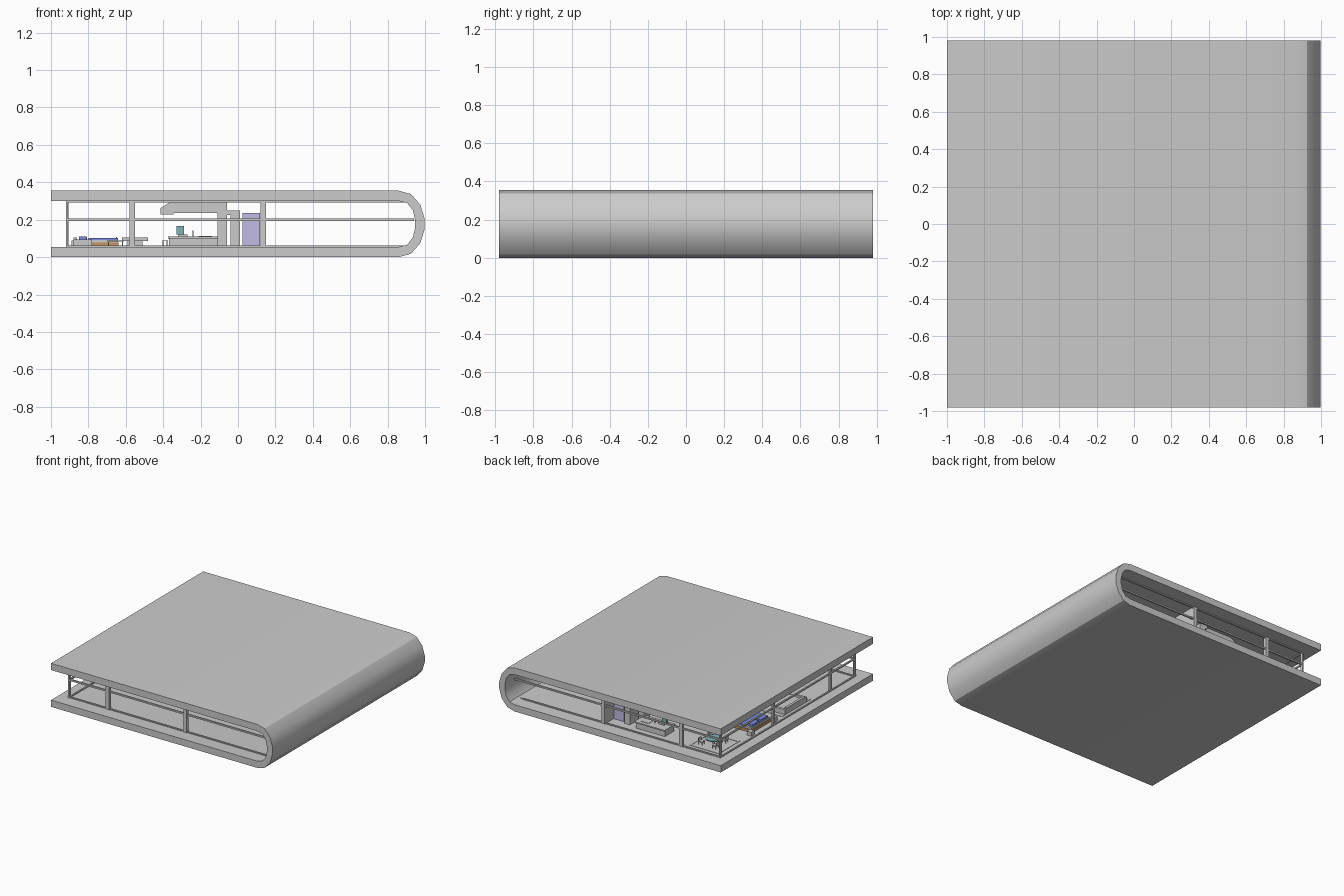
import bpy, bmesh, math

if "Cube" in bpy.data.objects:
    bpy.data.objects.remove(bpy.data.objects["Cube"])

def material(name, rgb):
    m = bpy.data.materials.new(name)
    m.diffuse_color = (*rgb, 1)
    m.use_nodes = True
    m.node_tree.nodes["Principled BSDF"].inputs["Base Color"].default_value = m.diffuse_color
    return m

BLUE = material("blue", (0.2, 0.25, 0.75))
ORANGE = material("orange", (0.55, 0.3, 0.12))
TEAL = material("teal", (0.22, 0.45, 0.45))
LAVENDER = material("lavender", (0.52, 0.5, 0.78))

def make(name, bm, mat=None):
    bmesh.ops.recalc_face_normals(bm, faces=bm.faces)
    me = bpy.data.meshes.new(name)
    bm.to_mesh(me)
    bm.free()
    ob = bpy.data.objects.new(name, me)
    bpy.context.collection.objects.link(ob)
    if mat:
        me.materials.append(mat)
    return ob

def box(name, x0, x1, y0, y1, z0, z1, mat=None):
    bm = bmesh.new()
    bmesh.ops.create_cube(bm, size=1)
    for v in bm.verts:
        v.co = ((x0, x1)[v.co.x > 0], (y0, y1)[v.co.y > 0], (z0, z1)[v.co.z > 0])
    return make(name, bm, mat)

def extrude_y(name, profile, y0, y1, mat=None):
    bm = bmesh.new()
    face = bm.faces.new([bm.verts.new((x, y0, z)) for x, z in profile])
    ext = bmesh.ops.extrude_face_region(bm, geom=[face])["geom"]
    for v in ext:
        if isinstance(v, bmesh.types.BMVert):
            v.co.y = y1
    return make(name, bm, mat)

def cylinder(name, x, y, z0, z1, r, mat=None, sides=12):
    bm = bmesh.new()
    bmesh.ops.create_cone(bm, cap_ends=True, segments=sides, radius1=r, radius2=r, depth=z1 - z0)
    bmesh.ops.translate(bm, verts=bm.verts, vec=(x, y, (z0 + z1) / 2))
    return make(name, bm, mat)

# Folded shell: floor, curved end and roof in one profile
H, F, C = 0.355, 0.055, 0.3
outer = [(0.86, 0), (0.925, 0.018), (0.975, 0.075), (0.998, 0.15)]
inner = [(0.86, F), (0.905, 0.066), (0.935, 0.105), (0.947, 0.157)]
outer += [(x, H - z) for x, z in reversed(outer)]
inner += [(x, H - z) for x, z in reversed(inner)]
shell = extrude_y("folded_shell", [(-1, 0)] + outer + [(-1, H), (-1, C)] + inner[::-1] + [(-1, F)], -0.98, 0.98)
bpy.context.view_layer.objects.active = shell
shell.select_set(True)
bpy.ops.object.shade_smooth_by_angle(angle=math.radians(31))
shell.select_set(False)

# Window frames: posts and rails on the two long sides
GY, GX = 0.87, -0.92
rails = [(0.055, 0.063), (0.194, 0.206), (0.292, 0.3)]
for side, s in (("front", -1), ("back", 1)):
    y0, y1 = sorted((s * GY, s * (GY - 0.014)))
    for x, w in ((GX + 0.006, 0.012), (-0.565, 0.03), (0.135, 0.03)):
        box(side + "_post", x - w / 2, x + w / 2, y0 - 0.005, y1 + 0.005, F, C)
    for z0, z1 in rails:
        box(side + "_rail", GX, 0.94 if z0 > 0.1 and z1 < 0.25 else 0.89, y0, y1, z0, z1)

# Window frame on the open end
for y in (-0.555, 0.18):
    box("end_post", GX, GX + 0.014, y - 0.014, y + 0.014, F, C)
for z0, z1 in rails:
    box("end_rail", GX, GX + 0.012, -GY, GY, z0, z1)

# Partition and lavender door
box("partition_wall", 0.12, 0.15, 0.66, 0.86, F, C)
box("lavender_door", 0.025, 0.118, 0.74, 0.76, F, 0.235, LAVENDER)

# Kitchen hood and its column, and a tall cabinet
extrude_y("kitchen_hood", [(-0.415, 0.228), (-0.345, 0.228), (-0.345, 0.235), (-0.11, 0.235), (-0.11, F),
                           (-0.06, F), (-0.06, 0.295), (-0.36, 0.295), (-0.415, 0.262)], 0.62, 0.7)
extrude_y("tall_cabinet", [(-0.04, F), (0.01, F), (0.01, 0.25), (-0.06, 0.25), (-0.06, 0.225), (-0.04, 0.225)], 0.62, 0.78)

# Kitchen island with sink tap and hob
box("island_base", -0.37, -0.11, 0.68, 0.8, F, 0.1)
box("island_top", -0.375, -0.1, 0.67, 0.81, 0.1, 0.11)
box("island_cupboard", -0.32, -0.27, 0.69, 0.74, 0.11, 0.122)
box("teal_screen", -0.33, -0.288, 0.7, 0.72, 0.12, 0.165, TEAL)
cylinder("tap", -0.24, 0.74, 0.11, 0.142, 0.003)
box("hob", -0.21, -0.14, 0.7, 0.78, 0.11, 0.113)
for x in (-0.4, -0.38):
    cylinder("stool_leg", x, 0.62, F, 0.085, 0.003)
cylinder("stool_seat", -0.39, 0.62, 0.085, 0.09, 0.016)

# Rugs drawn as flat borders
def rug(name, x0, x1, y0, y1, w=0.015):
    box(name, x0, x1, y0, y0 + w, F, F + 0.003)
    box(name, x0, x1, y1 - w, y1, F, F + 0.003)
    box(name, x0, x0 + w, y0, y1, F, F + 0.003)
    box(name, x1 - w, x1, y0, y1, F, F + 0.003)

rug("dining_rug", -0.87, -0.6, 0.55, 0.82)
rug("lounge_rug", -0.88, -0.55, -0.35, 0.02)

# Dining table and chairs
cylinder("dining_table_top", -0.73, 0.69, 0.092, 0.1, 0.06, TEAL, 20)
cylinder("dining_table_leg", -0.73, 0.69, F, 0.092, 0.008)
for k in range(4):
    a = math.pi / 4 + k * math.pi / 2
    x, y = -0.73 + 0.088 * math.cos(a), 0.69 + 0.088 * math.sin(a)
    box("chair_seat", x - 0.018, x + 0.018, y - 0.018, y + 0.018, 0.077, 0.083)
    b = 0.018 if math.cos(a) > 0 else -0.018
    box("chair_back", x + b - 0.002, x + b + 0.002, y - 0.018, y + 0.018, 0.08, 0.108)
    for i in (-1, 1):
        for j in (-1, 1):
            cylinder("chair_leg", x + i * 0.015, y + j * 0.015, F, 0.078, 0.002, sides=6)

# Bed with orange base, blue covers and pillows
box("bed_base", -0.86, -0.64, 0.14, 0.38, F, 0.078, ORANGE)
box("bed_mattress", -0.855, -0.645, 0.145, 0.375, 0.078, 0.094)
box("bed_cover", -0.8, -0.642, 0.14, 0.38, 0.092, 0.103, BLUE)
for y in (0.16, 0.27):
    box("pillow", -0.85, -0.81, y, y + 0.09, 0.094, 0.11, BLUE)
for y in (0.09, 0.39):
    box("bedside_table", -0.89, -0.85, y, y + 0.04, F, 0.088)

# Lounge sofa and low table
box("sofa_seat", -0.86, -0.78, -0.28, -0.04, F, 0.08)
box("sofa_back", -0.88, -0.86, -0.28, -0.04, F, 0.105)
for y in (-0.3, -0.04):
    box("sofa_arm", -0.88, -0.78, y, y + 0.02, F, 0.095)
box("coffee_table_top", -0.7, -0.61, -0.22, -0.1, 0.083, 0.09)
for x in (-0.695, -0.62):
    for y in (-0.215, -0.11):
        box("coffee_table_leg", x, x + 0.006, y, y + 0.006, F, 0.083)

# Wide side bench
box("bench_top", -0.62, -0.48, 0.16, 0.36, 0.085, 0.105)
box("bench_base", -0.59, -0.51, 0.2, 0.32, F, 0.085)
